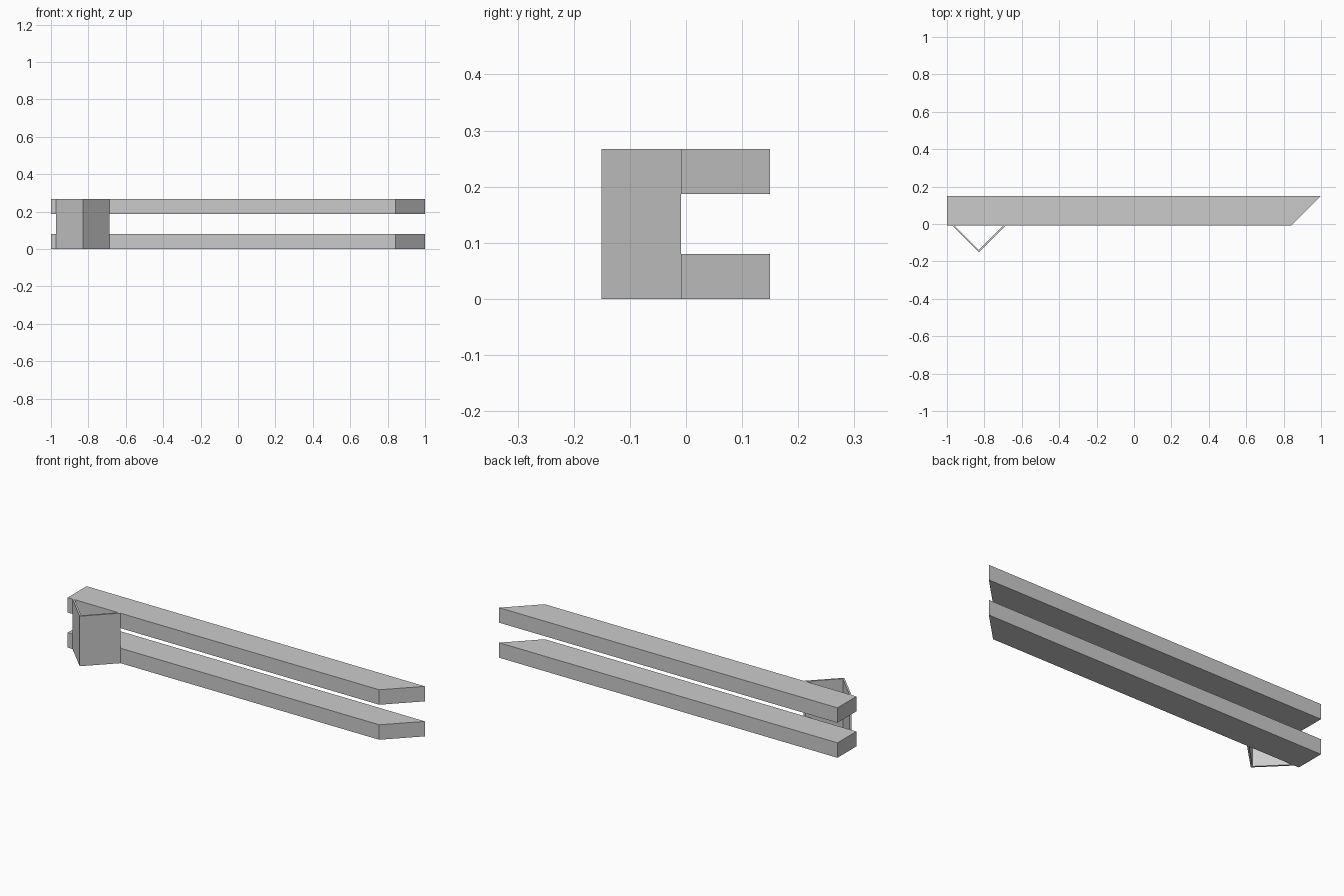
import bpy
import bmesh

cube = bpy.data.objects.get("Cube")
if cube:
    bpy.data.objects.remove(cube, do_unlink=True)

# Single plain grey
grey = bpy.data.materials.new("light_grey")
grey.use_nodes = True
colour = (0.6, 0.6, 0.6, 1)
grey.diffuse_color = colour
grey.node_tree.nodes["Principled BSDF"].inputs["Base Color"].default_value = colour

TOTAL_HEIGHT = 0.267
BEAM_HEIGHT = 0.08
FRONT, BACK = -0.009, 0.15


def extrude_outline(name, outline, bottom, top):
    """Raise a flat outline into a closed prism."""
    bm = bmesh.new()
    base = bm.faces.new([bm.verts.new((x, y, bottom)) for x, y in outline])
    raised = bmesh.ops.extrude_face_region(bm, geom=[base])["geom"]
    verts = [v for v in raised if isinstance(v, bmesh.types.BMVert)]
    bmesh.ops.translate(bm, verts=verts, vec=(0, 0, top - bottom))
    bmesh.ops.recalc_face_normals(bm, faces=bm.faces)
    mesh = bpy.data.meshes.new(name)
    bm.to_mesh(mesh)
    bm.free()
    mesh.materials.append(grey)
    obj = bpy.data.objects.new(name, mesh)
    bpy.context.collection.objects.link(obj)
    return obj


# Two rails, mitred at the left end
depth = BACK - FRONT
rail = [(-1, FRONT), (1 - depth, FRONT), (1, BACK), (-1, BACK)]
extrude_outline("lower_rail", rail, 0, BEAM_HEIGHT)
extrude_outline("upper_rail", rail, TOTAL_HEIGHT - BEAM_HEIGHT, TOTAL_HEIGHT)

# Thin folded bracket on the front of the rails
tip_x, reach, wall = -0.83, 0.142, 0.013
tip_y = FRONT - reach
bracket = [(tip_x - reach, FRONT), (tip_x, tip_y), (tip_x + reach, FRONT),
           (tip_x + reach - wall, FRONT), (tip_x, tip_y + wall),
           (tip_x - reach + wall, FRONT)]
extrude_outline("folded_bracket", bracket, 0, TOTAL_HEIGHT)
